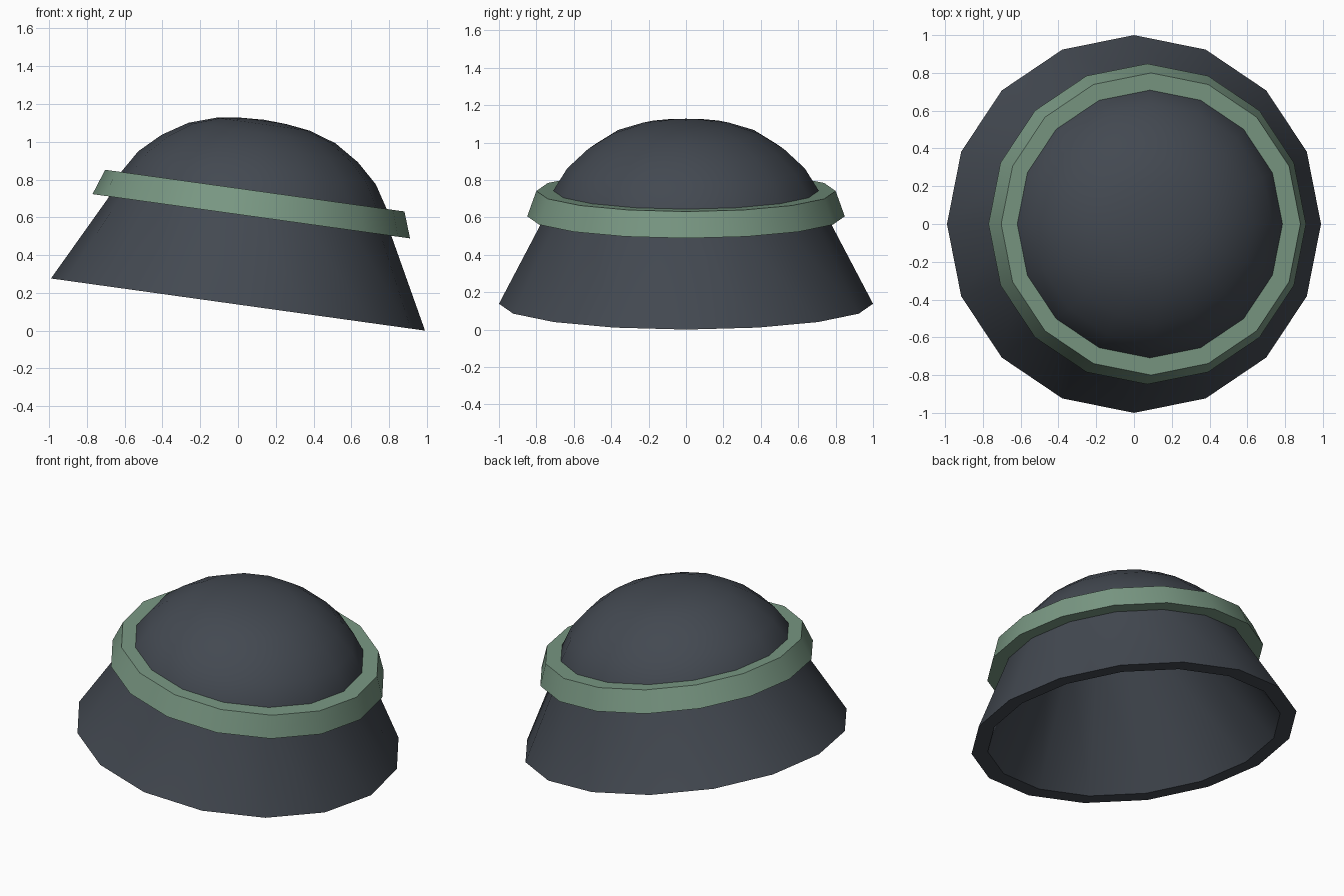
import bpy, bmesh, math

if "Cube" in bpy.data.objects:
    bpy.data.objects.remove(bpy.data.objects["Cube"])

SIDES = 16
TILT = 0.1385  # whole model leans down toward +x


def material(name, rgb):
    m = bpy.data.materials.new(name)
    m.diffuse_color = (*rgb, 1)
    m.use_nodes = True
    m.node_tree.nodes["Principled BSDF"].inputs["Base Color"].default_value = m.diffuse_color
    return m


def lathe(name, profile, mat, closed=False):
    """Revolve (radius, height) points around z; radius 0 makes a pole."""
    bm = bmesh.new()
    rings = []
    for r, h in profile:
        if r == 0:
            rings.append([bm.verts.new((0, 0, h))] * SIDES)
        else:
            rings.append([bm.verts.new((r * math.cos(a), r * math.sin(a), h))
                          for a in (2 * math.pi * i / SIDES for i in range(SIDES))])
    pairs = list(zip(rings, rings[1:]))
    if closed:
        pairs.append((rings[-1], rings[0]))
    for lo, hi in pairs:
        for i in range(SIDES):
            j = (i + 1) % SIDES
            quad = [lo[i], lo[j], hi[j], hi[i]]
            bm.faces.new(list(dict.fromkeys(quad)))
    bmesh.ops.recalc_face_normals(bm, faces=bm.faces)
    me = bpy.data.meshes.new(name)
    bm.to_mesh(me)
    bm.free()
    me.materials.append(mat)
    ob = bpy.data.objects.new(name, me)
    bpy.context.collection.objects.link(ob)
    ob.location.z = math.sin(TILT)
    ob.rotation_euler.y = TILT
    bpy.ops.object.select_all(action='DESELECT')
    ob.select_set(True)
    bpy.context.view_layer.objects.active = ob
    bpy.ops.object.shade_smooth_by_angle(angle=math.radians(30))
    return ob


dark = material("charcoal", (0.056, 0.066, 0.082))
green = material("sage_green", (0.19, 0.31, 0.225))

# Hollow shell: outer dome and flared brim, then flat rim and tapered inside
lathe("hat_shell", [
    (0, 0.988), (0.12, 0.982), (0.25, 0.964), (0.393, 0.917), (0.525, 0.834),
    (0.635, 0.731), (0.708, 0.613), (0.745, 0.49), (1.0, 0.0),
    (0.90, 0.0), (0.50, 0.70), (0, 0.88),
], dark)

# Band around the crown, set a hair toward +x
band = lathe("hat_band", [(0.73, 0.472), (0.849, 0.472), (0.80, 0.609), (0.69, 0.609)],
             green, closed=True)
band.location.x = 0.005
